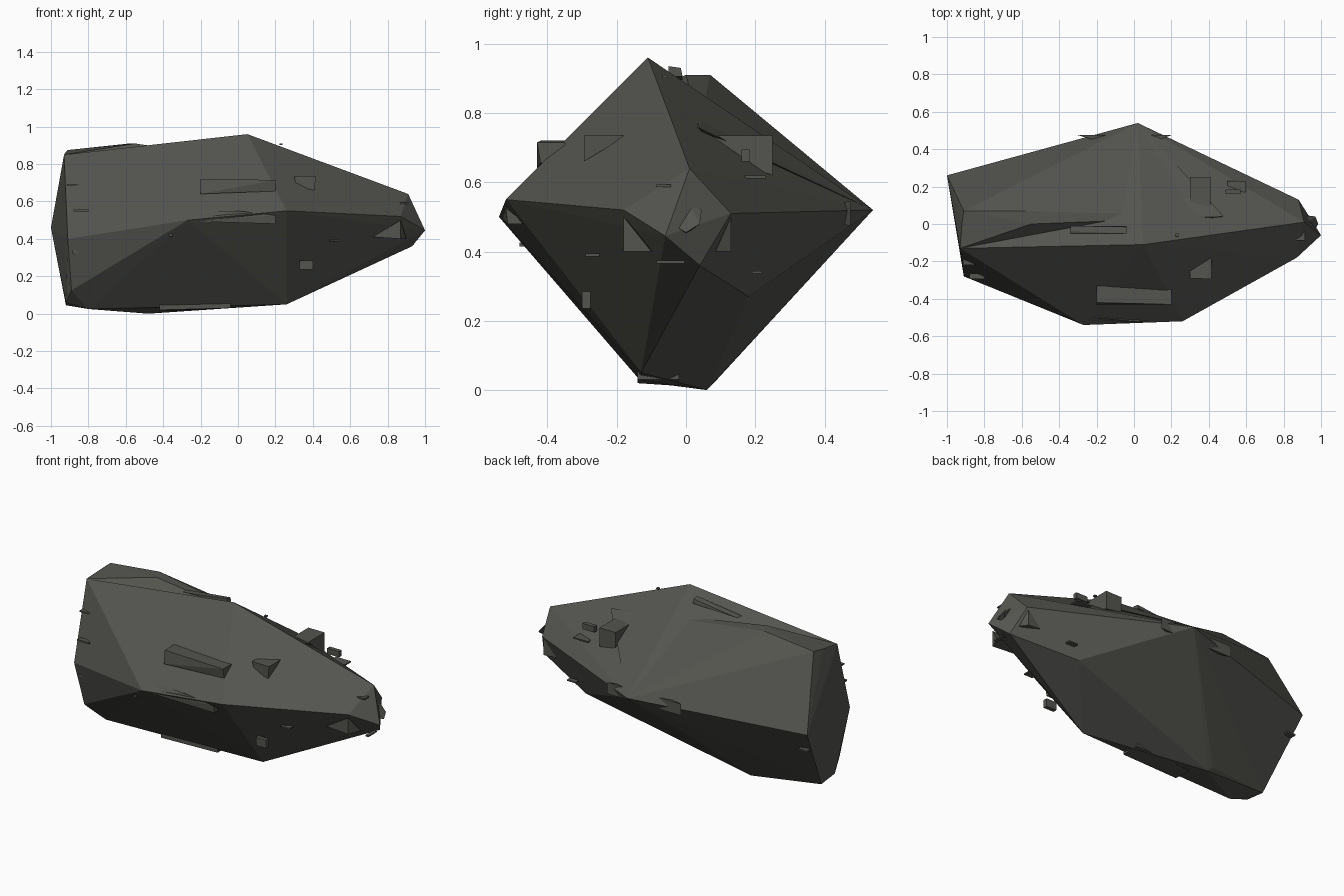
import bpy, bmesh
from mathutils import Vector

rock = bpy.data.materials.new("dark_rock_grey")
rock.diffuse_color = (0.088, 0.088, 0.078, 1)


def hull(name, pts):
    """Faceted solid wrapped round a few corner points."""
    bm = bmesh.new()
    for p in pts:
        bm.verts.new(p)
    res = bmesh.ops.convex_hull(bm, input=bm.verts[:])
    junk = {v for v in res["geom_interior"] + res["geom_unused"]
            if isinstance(v, bmesh.types.BMVert) and v.is_valid and not v.link_faces}
    bmesh.ops.delete(bm, geom=list(junk), context='VERTS')
    bmesh.ops.recalc_face_normals(bm, faces=bm.faces[:])
    me = bpy.data.meshes.new(name)
    bm.to_mesh(me)
    bm.free()
    me.materials.append(rock)
    ob = bpy.data.objects.new(name, me)
    bpy.context.collection.objects.link(ob)
    return ob


def block(name, x, y, z):
    return hull(name, [(a, b, c) for a in x for b in y for c in z])


# Main faceted body
hull("body", [
    (0.05, -0.11, 0.96), (0.02, 0.54, 0.52),
    (0.26, -0.52, 0.55), (-0.27, -0.54, 0.50),
    # rear end
    (-1.0, 0.26, 0.46), (-0.93, -0.13, 0.85), (-0.91, -0.28, 0.40),
    (-0.92, 0.01, 0.045), (-0.92, -0.12, 0.06), (-0.89, -0.21, 0.125),
    # belly
    (-0.80, -0.13, 0.025), (-0.48, 0.06, 0.0), (-0.5, 0.08, 0.02),
    (0.26, -0.13, 0.05), (0.55, 0.18, 0.27),
    # nose
    (0.91, 0.01, 0.64), (0.88, 0.13, 0.51), (0.87, -0.18, 0.52),
    (0.93, 0.04, 0.36), (1.0, -0.06, 0.445)])

# Raised shoulder that blends from the back ridge into the rear end
hull("top_shoulder", [
    (0.48, 0.04, 0.755), (-0.55, 0.0, 0.91), (-0.58, 0.07, 0.91), (-0.5, 0.12, 0.84),
    (-0.92, 0.0, 0.865), (-0.91, 0.07, 0.875), (-0.93, -0.13, 0.85),
    (0.02, 0.54, 0.52), (-1.0, 0.26, 0.46)])

# Large plates and blocks
hull("front_block", [
    (-0.2, -0.43, 0.64), (0.2, -0.42, 0.655), (-0.2, -0.42, 0.72), (0.2, -0.43, 0.715),
    (-0.2, -0.33, 0.64), (0.2, -0.34, 0.655), (-0.2, -0.33, 0.72), (0.2, -0.35, 0.715)])
hull("front_side_plate", [
    (-0.28, -0.53, 0.495), (0.2, -0.515, 0.48), (0.2, -0.52, 0.525), (0.0, -0.52, 0.55),
    (-0.3, -0.49, 0.545), (0.2, -0.46, 0.48)])
hull("belly_plate", [
    (-0.42, -0.14, 0.02), (-0.42, -0.02, 0.012), (-0.04, -0.14, 0.03), (-0.04, -0.02, 0.03),
    (-0.42, -0.14, 0.045), (-0.2, -0.14, 0.065), (-0.04, -0.14, 0.06), (-0.04, -0.02, 0.06)])
hull("top_strip", [
    (-0.34, -0.05, 0.895), (-0.34, -0.01, 0.895), (-0.04, -0.05, 0.905), (-0.04, -0.01, 0.905),
    (-0.33, -0.04, 0.90), (-0.04, -0.05, 0.935), (-0.04, -0.015, 0.93)])
hull("upper_block", [
    (0.3, 0.11, 0.735), (0.41, 0.08, 0.735), (0.3, 0.25, 0.735), (0.41, 0.25, 0.735),
    (0.3, 0.25, 0.64), (0.41, 0.25, 0.62), (0.3, 0.1, 0.68), (0.41, 0.09, 0.68)])
block("upper_small_block", (0.49, 0.57), (0.16, 0.185), (0.66, 0.695))
hull("front_wedge", [
    (0.3, -0.29, 0.735), (0.415, -0.295, 0.735), (0.31, -0.29, 0.68), (0.41, -0.295, 0.66),
    (0.3, -0.18, 0.735), (0.415, -0.17, 0.735)])
block("lower_front_block", (0.33, 0.4), (-0.30, -0.275), (0.235, 0.285))

# Triangular fins either side of the nose
for side, y0, y1 in (("front", -0.18, -0.10), ("back", 0.13, 0.085)):
    hull("nose_fin_" + side, [
        (0.72, y0, 0.41), (0.87, y0, 0.40), (0.87, y0, 0.50),
        (0.90, y1, 0.40), (0.74, y1, 0.42)])
hull("nose_knob", [
    (0.93, -0.03, 0.48), (0.93, 0.01, 0.535), (0.93, 0.045, 0.52), (0.97, 0.04, 0.48),
    (0.985, 0.0, 0.455), (0.97, -0.025, 0.47), (0.93, 0.0, 0.45)])

# Fins along the back corner
for i, (x0, x1) in enumerate(((-0.30, -0.15), (0.08, 0.20))):
    xm = x1 if i == 0 else x0
    hull("back_fin_%d" % i, [
        (x0, 0.475, 0.475), (x1, 0.475, 0.475), (x0, 0.475, 0.545), (x1, 0.475, 0.545),
        (xm, 0.43, 0.54), (xm, 0.43, 0.48)])

# Small slivers: centre and half size
slivers = [
    ((-0.84, -0.28, 0.552), (0.04, 0.015, 0.005)), ((-0.88, -0.20, 0.69), (0.035, 0.02, 0.004)),
    ((0.52, -0.27, 0.39), (0.03, 0.02, 0.004)), ((0.89, -0.065, 0.59), (0.025, 0.022, 0.004)),
    ((0.55, 0.20, 0.615), (0.05, 0.03, 0.004)), ((0.23, -0.06, 0.905), (0.008, 0.008, 0.004)),
    ((-0.36, -0.465, 0.42), (0.01, 0.015, 0.006)), ((0.93, -0.045, 0.37), (0.01, 0.04, 0.004)),
    ((0.62, 0.205, 0.34), (0.03, 0.015, 0.004)), ((-0.945, 0.20, 0.34), (0.03, 0.025, 0.005)),
    ((-0.85, -0.27, 0.33), (0.035, 0.01, 0.008))]
for i, (c, h) in enumerate(slivers):
    c = Vector(c)
    hull("sliver_%d" % i, [c + Vector((sx * h[0], sy * h[1], sz * h[2]))
                           for sx in (-1, 1) for sy in (-1, 1) for sz in (-1, 1)])
